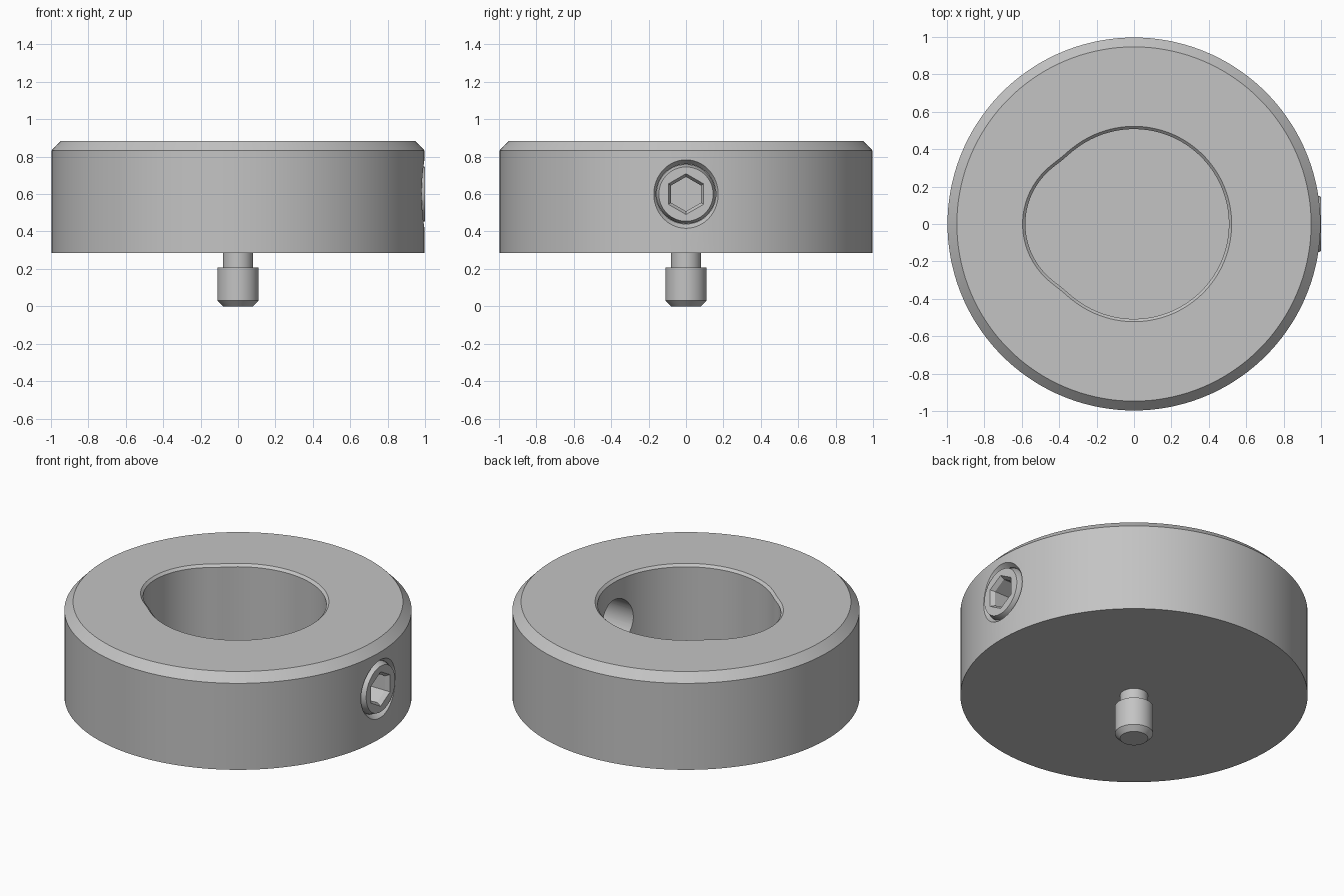
import bpy
import bmesh
from math import sin, cos, pi, sqrt, radians

default = bpy.data.objects.get("Cube")
if default:
    bpy.data.objects.remove(default, do_unlink=True)

# One plain grey metal for everything
steel = bpy.data.materials.new("grey metal")
steel.use_nodes = True
grey = (0.55, 0.55, 0.55, 1)
steel.diffuse_color = grey
steel.node_tree.nodes["Principled BSDF"].inputs["Base Color"].default_value = grey

SCREW_Z = 0.6
RIM = 0.997
SEGS = 144


def loft(name, rings):
    """Bridge equal-length rings of points and cap both ends."""
    bm = bmesh.new()
    loops = [[bm.verts.new(p) for p in ring] for ring in rings]
    n = len(loops[0])
    for a, b in zip(loops, loops[1:]):
        for i in range(n):
            j = (i + 1) % n
            bm.faces.new((a[i], a[j], b[j], b[i]))
    bm.faces.new(loops[0])
    bm.faces.new(loops[-1])
    bmesh.ops.recalc_face_normals(bm, faces=bm.faces)
    mesh = bpy.data.meshes.new(name)
    bm.to_mesh(mesh)
    bm.free()
    mesh.materials.append(steel)
    obj = bpy.data.objects.new(name, mesh)
    bpy.context.collection.objects.link(obj)
    return obj


def ring_z(radius, z, n=SEGS):
    """Horizontal ring; radius is a number or a function of the angle."""
    pts = []
    for i in range(n):
        t = 2 * pi * i / n
        r = radius(t) if callable(radius) else radius
        pts.append((r * cos(t), r * sin(t), z))
    return pts


def ring_x(r, x, n=64):
    """Upright ring around the screw axis, first point at the top."""
    return [(x, r * sin(2 * pi * i / n), SCREW_Z + r * cos(2 * pi * i / n))
            for i in range(n)]


def bore(grow):
    """Outline of two overlapping circles, the smaller one bulging to -x."""
    def radius(t):
        main = 0.507 + grow
        lobe = -0.2 * cos(t) + sqrt((0.38 + grow) ** 2 - (0.2 * sin(t)) ** 2)
        # Soft maximum rounds the two meeting corners
        return (main + lobe + sqrt((main - lobe) ** 2 + 0.0002)) / 2
    return radius


def cut(obj, cutter):
    mod = obj.modifiers.new("cut", "BOOLEAN")
    mod.operation = "DIFFERENCE"
    mod.solver = "EXACT"
    mod.object = cutter
    bpy.context.view_layer.objects.active = obj
    bpy.ops.object.modifier_apply(modifier=mod.name)
    bpy.data.objects.remove(cutter, do_unlink=True)


# Collar body: bevelled top, closed bottom, eccentric blind bore
collar = loft("collar", [
    ring_z(RIM, 0.285),
    ring_z(RIM, 0.833),
    ring_z(RIM - 0.05, 0.885),
    ring_z(bore(0.015), 0.885),
    ring_z(bore(0), 0.87),
    ring_z(bore(0), 0.35),
])

# Countersunk screw hole through the right wall
cut(collar, loft("hole_cutter", [
    ring_x(0.16, 0.2),
    ring_x(0.16, 0.965),
    ring_x(0.2, 1.02),
]))

# Set screw with a tapered hexagonal socket
screw = loft("set_screw", [
    ring_x(0.12, 0.72),
    ring_x(0.159, 0.76),
    ring_x(0.159, 0.965),
    ring_x(0.145, 1.0),
])
cut(screw, loft("socket_cutter", [
    ring_x(0.092, 0.86, 6),
    ring_x(0.092, 0.975, 6),
    ring_x(0.116, 1.01, 6),
]))

# Locating pin under the collar
pin = loft("locating_pin", [
    ring_z(0.08, 0, 64),
    ring_z(0.11, 0.03, 64),
    ring_z(0.11, 0.208, 64),
    ring_z(0.08, 0.208, 64),
    ring_z(0.08, 0.3, 64),
])

# Smooth shading with sharp bevel edges
bpy.ops.object.select_all(action="DESELECT")
for part in (collar, screw, pin):
    part.select_set(True)
bpy.context.view_layer.objects.active = collar
bpy.ops.object.shade_smooth_by_angle(angle=radians(25))
